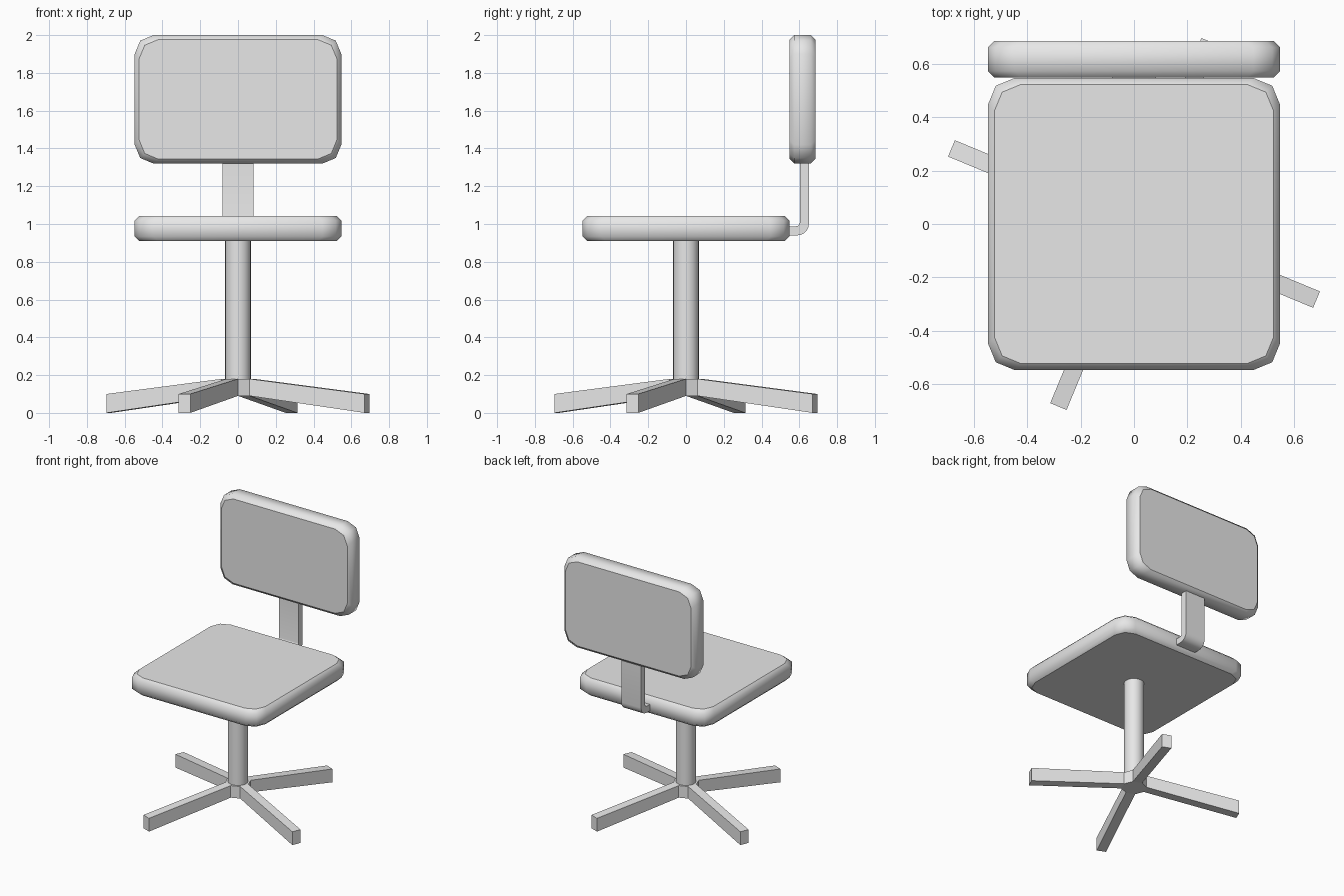
import bpy, bmesh
from math import sin, cos, pi, radians
from mathutils import Vector, Matrix

cube = bpy.data.objects.get("Cube")
if cube:
    bpy.data.objects.remove(cube, do_unlink=True)

# One plain grey for the whole chair
grey = bpy.data.materials.new("plain_grey")
grey.use_nodes = True
grey.diffuse_color = (0.8, 0.8, 0.8, 1)
grey.node_tree.nodes["Principled BSDF"].inputs["Base Color"].default_value = (0.8, 0.8, 0.8, 1)


def finish(name, bm, matrix=Matrix()):
    bmesh.ops.recalc_face_normals(bm, faces=bm.faces)
    mesh = bpy.data.meshes.new(name)
    bm.to_mesh(mesh)
    bm.free()
    mesh.transform(matrix)
    mesh.materials.append(grey)
    ob = bpy.data.objects.new(name, mesh)
    bpy.context.collection.objects.link(ob)
    return ob


def arc(cx, cy, r, start, end, steps):
    angles = [radians(start + (end - start) * i / steps) for i in range(steps + 1)]
    return [(cx + r * cos(a), cy + r * sin(a)) for a in angles]


def rounded_rect(hx, hy, r):
    pts = []
    for i, (sx, sy) in enumerate([(1, 1), (-1, 1), (-1, -1), (1, -1)]):
        pts += arc(sx * (hx - r), sy * (hy - r), r, 90 * i, 90 * i + 90, 2)
    return pts


def loft(bm, rings, smooth):
    """Skin a stack of equal rings; caps stay flat with sharp rims."""
    loops = [[bm.verts.new(p) for p in ring] for ring in rings]
    n = len(loops[0])
    for a, b in zip(loops, loops[1:]):
        for i in range(n):
            j = (i + 1) % n
            bm.faces.new((a[i], a[j], b[j], b[i])).smooth = smooth
    for cap in (loops[0], loops[-1]):
        for e in bm.faces.new(cap).edges:
            e.smooth = False


def cushion(name, hx, hy, thick, matrix):
    bm = bmesh.new()
    cut, h = 0.024, thick / 2
    levels = [(-h, cut), (cut - h, 0), (h - cut, 0), (h, cut)]
    rings = [[(x, y, z) for x, y in rounded_rect(hx - d, hy - d, 0.1)] for z, d in levels]
    loft(bm, rings, True)
    return finish(name, bm, matrix)


# Padded seat and upright backrest
cushion("seat", 0.547, 0.547, 0.132, Matrix.Translation((0, 0, 0.976)))
cushion("backrest", 0.547, 0.34, 0.136,
        Matrix.Translation((0, 0.617, 1.66)) @ Matrix.Rotation(pi / 2, 4, 'X'))

# Bent flat bracket joining seat and backrest
profile = [(0.54, 0.94)] + arc(0.59, 1.0, 0.06, -90, 0, 5)
profile += [(0.65, 1.33), (0.603, 1.33)] + arc(0.583, 1.008, 0.02, 0, -90, 4) + [(0.54, 0.988)]
bm = bmesh.new()
loft(bm, [[(x, y, z) for y, z in profile] for x in (-0.082, 0.082)], True)
bracket = finish("back_bracket", bm)
for e in bracket.data.edges:
    a, b = (bracket.data.vertices[v].co for v in e.vertices)
    # Long straight corners of the bar stay sharp
    if abs(a.x - b.x) > 0.1 and (a.y < 0.545 or a.z > 1.32):
        e.use_edge_sharp = True

# Central post
bm = bmesh.new()
ring = arc(0, 0, 0.068, 0, 360, 24)[:-1]
loft(bm, [[(x, y, z) for x, y in ring] for z in (0.17, 0.915)], True)
finish("post", bm)

# Eight-sided hub with a sloping leg drawn out of every second side
bm = bmesh.new()
ring = arc(0, 0, 0.0866, 0, 360, 8)[:-1]
loft(bm, [[(x, y, z) for x, y in ring] for z in (0.09, 0.18)], False)
bmesh.ops.recalc_face_normals(bm, faces=bm.faces)
for k in range(4):
    a = radians(90 * k - 22.5)
    out = Vector((cos(a), sin(a), 0))
    side = max(bm.faces, key=lambda f: f.normal.dot(out) - f.calc_center_median().length)
    end = bmesh.ops.extrude_discrete_faces(bm, faces=[side])["faces"][0]
    for v in end.verts:
        v.co += out * 0.66
        v.co.z = 0.1 if v.co.z > 0.13 else 0
    bm.normal_update()
finish("base_legs", bm)
